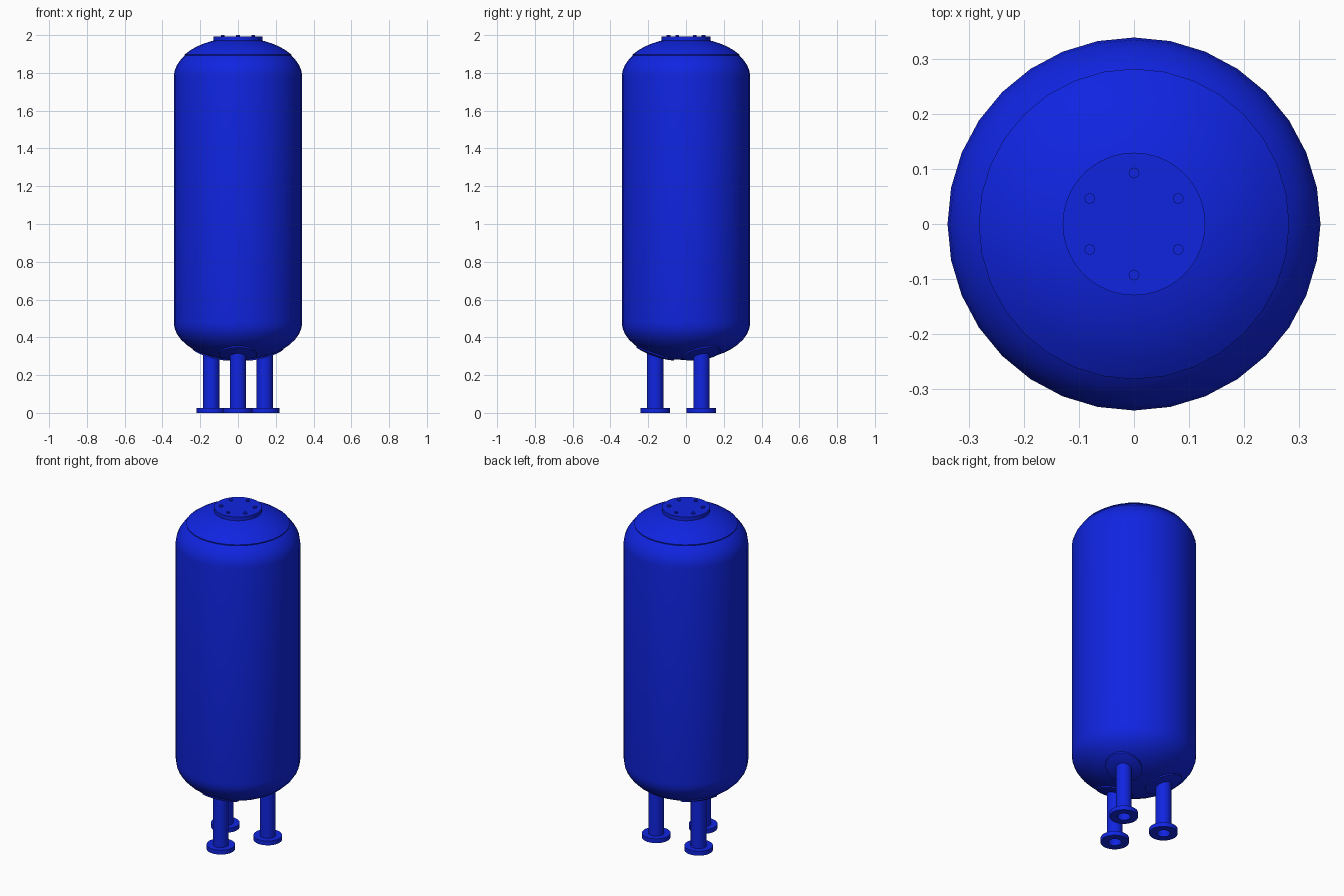
import bpy, bmesh, math

if "Cube" in bpy.data.objects:
    bpy.data.objects.remove(bpy.data.objects["Cube"])

R, HEAD = 0.34, 0.20            # tank radius, height of each domed end
Z_LOW, Z_HIGH = 0.48, 1.78      # ends of the straight wall

paint = bpy.data.materials.new("blue_paint")
paint.diffuse_color = (0.005, 0.018, 0.75, 1)
paint.use_nodes = True
paint.node_tree.nodes["Principled BSDF"].inputs["Base Color"].default_value = paint.diffuse_color


def dome(r):
    """Height of the elliptical end above its base at radius r."""
    return HEAD * math.sqrt(max(0.0, 1 - (r / R) ** 2))


def finish(name, bm):
    bmesh.ops.remove_doubles(bm, verts=bm.verts, dist=1e-5)
    bmesh.ops.recalc_face_normals(bm, faces=bm.faces)
    mesh = bpy.data.meshes.new(name)
    bm.to_mesh(mesh)
    bm.free()
    mesh.materials.append(paint)
    obj = bpy.data.objects.new(name, mesh)
    bpy.context.collection.objects.link(obj)
    bpy.ops.object.select_all(action='DESELECT')
    obj.select_set(True)
    bpy.context.view_layer.objects.active = obj
    bpy.ops.object.shade_smooth_by_angle(angle=math.radians(35))
    return obj


def lathe(name, profile, sides=32, x=0.0, y=0.0, closed=False):
    """Revolve (radius, z) points around a vertical axis."""
    bm = bmesh.new()
    vs = [bm.verts.new((0, -r, z)) for r, z in profile]
    pairs = list(zip(vs, vs[1:])) + ([(vs[-1], vs[0])] if closed else [])
    edges = [bm.edges.new(p) for p in pairs]
    bmesh.ops.spin(bm, geom=vs + edges, cent=(0, 0, 0), axis=(0, 0, 1),
                   angle=2 * math.pi, steps=sides)
    bmesh.ops.translate(bm, verts=bm.verts, vec=(x, y, 0))
    return finish(name, bm)


# Pressure shell with elliptical ends
N = 10
arc = [i * math.pi / 2 / N for i in range(N + 1)]
low = [(R * math.sin(a), Z_LOW - HEAD * math.cos(a)) for a in arc]
high = [(R * math.cos(a), Z_HIGH + HEAD * math.sin(a)) for a in arc]
low[0], high[-1] = (0, low[0][1]), (0, high[-1][1])
lathe("tank_shell", low + high)

# Reinforcing plate laid over the upper dome
CAP = 0.283
radii = [CAP * (1 - i / 8) for i in range(9)]
lathe("top_reinforcing_plate",
      [(CAP - 0.002, Z_HIGH + dome(CAP) - 0.005)]
      + [(r, Z_HIGH + dome(r) + 0.006) for r in radii])

# Blind flange and its bolts
lathe("top_flange", [(0, 1.962), (0.13, 1.962), (0.13, 1.993), (0, 1.993)], 64)
for i in range(6):
    a = math.radians(30 + 60 * i)
    lathe("flange_bolt", [(0, 1.985), (0.01, 1.985), (0.01, 2.0), (0, 2.0)], 8,
          0.093 * math.cos(a), 0.093 * math.sin(a))


def leg_pad(cx, cy, outer=0.10, inner=0.036, sides=32, rings=5):
    """Round plate that follows the lower dome around a leg."""
    bm = bmesh.new()
    loops = []
    for k in range(rings + 2):
        rad = inner + (outer - inner) * min(k, rings) / rings
        drop = 0.007 if k <= rings else -0.004
        loop = []
        for i in range(sides):
            a = 2 * math.pi * i / sides
            x, y = cx + rad * math.cos(a), cy + rad * math.sin(a)
            loop.append(bm.verts.new((x, y, Z_LOW - dome(math.hypot(x, y)) - drop)))
        loops.append(loop)
    for p, q in zip(loops, loops[1:]):
        for i in range(sides):
            j = (i + 1) % sides
            bm.faces.new((p[i], p[j], q[j], q[i]))
    obj = finish("leg_pad", bm)
    # outward side must face down
    if obj.data.polygons[0].normal.z > 0:
        obj.data.flip_normals()


# Three open pipe legs with foot flanges and pads
LEG = 0.163
for i in range(3):
    a = math.radians(-90 + 120 * i)
    x, y = LEG * math.cos(a), LEG * math.sin(a)
    lathe("leg_pipe", [(0.043, 0.01), (0.043, 0.335), (0.036, 0.335), (0.036, 0.01)],
          32, x, y, True)
    lathe("foot_flange", [(0.078, 0.0), (0.078, 0.026), (0.042, 0.026),
                          (0.036, 0.02), (0.036, 0.0)], 32, x, y, True)
    leg_pad(x, y)
